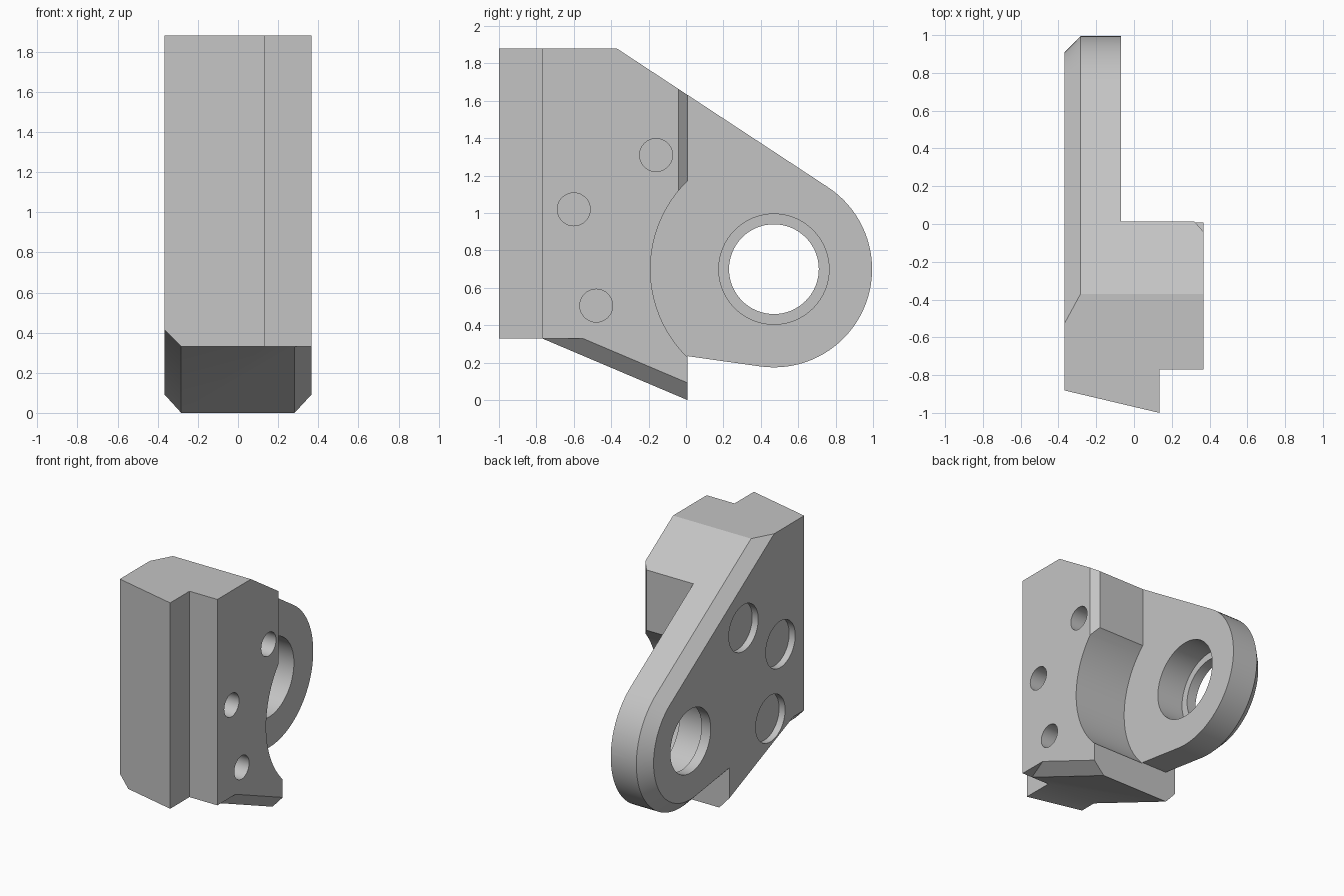
import bpy, bmesh, math
from math import cos, sin, radians
from mathutils import Vector, geometry

cube = bpy.data.objects.get("Cube")
if cube:
    bpy.data.objects.remove(cube, do_unlink=True)

grey = bpy.data.materials.new("light grey")
grey.use_nodes = True
grey.diffuse_color = (0.55, 0.55, 0.55, 1)
grey.node_tree.nodes["Principled BSDF"].inputs["Base Color"].default_value = (0.55, 0.55, 0.55, 1)


def loft(name, sections):
    """Solid through matching rings of 3D points."""
    bm = bmesh.new()
    rings = [[bm.verts.new(p) for p in ring] for ring in sections]
    n = len(rings[0])
    for a, b in zip(rings, rings[1:]):
        for i in range(n):
            j = (i + 1) % n
            bm.faces.new((a[i], a[j], b[j], b[i]))
    bm.faces.new(rings[0])
    bm.faces.new(rings[-1])
    bmesh.ops.recalc_face_normals(bm, faces=bm.faces)
    mesh = bpy.data.meshes.new(name)
    bm.to_mesh(mesh)
    bm.free()
    mesh.materials.append(grey)
    obj = bpy.data.objects.new(name, mesh)
    bpy.context.collection.objects.link(obj)
    return obj


def at_x(points, x):
    return [(x, y, z) for y, z in points]


def inset(points, distances):
    """Move each edge of a counter-clockwise outline inward by its own distance."""
    lines = []
    for i, d in enumerate(distances):
        a, b = Vector(points[i]), Vector(points[(i + 1) % len(points)])
        t = (b - a).normalized()
        shift = Vector((-t.y, t.x)) * d
        lines.append((a + shift, b + shift))
    return [geometry.intersect_line_line(*[p.to_3d() for p in lines[i - 1] + lines[i]])[0].to_2d()
            for i in range(len(lines))]


def cut(cutter):
    mod = bracket.modifiers.new("cut", "BOOLEAN")
    mod.operation = "DIFFERENCE"
    mod.solver = "EXACT"
    mod.object = cutter
    bpy.context.view_layer.objects.active = bracket
    bpy.ops.object.modifier_apply(modifier=mod.name)
    bpy.data.objects.remove(cutter, do_unlink=True)


def cut_disc(centre, radius, x0, x1, n=64):
    ring = [(centre[0] + radius * cos(2 * math.pi * i / n),
             centre[1] + radius * sin(2 * math.pi * i / n)) for i in range(n)]
    cut(loft("round_cutter", [at_x(ring, x0), at_x(ring, x1)]))


def cut_plan(points, z0=-1, z1=3):
    cut(loft("plan_cutter", [[(x, y, z) for x, y in points] for z in (z0, z1)]))


# Side outline: sloped base, notch, round ear, sloped top
hub, ear_radius, bevel = (0.47, 0.70), 0.525, 0.085
steps = 40
arc = [radians(-97.9 + 154.6 * i / steps) for i in range(steps + 1)]
ear = [(hub[0] + ear_radius * cos(a), hub[1] + ear_radius * sin(a)) for a in arc]
outline = [(-1.05, 0.33), (-0.77, 0.33), (0.008, 0), (0.008, 0.235)] + ear + [(-0.37, 1.88), (-1.05, 1.88)]

# Bevel the ear side all round, and only the sloped base on the other side
ear_side = [bevel, bevel, 0] + [bevel] * (steps + 2) + [0, 0]
block_side = [0, bevel] + [0] * (len(outline) - 2)
bracket = loft("bracket", [
    at_x(inset(outline, ear_side), -0.367), at_x(outline, -0.283),
    at_x(outline, 0.282), at_x(inset(outline, block_side), 0.367)])

# Slanted front and stepped front corner
cut_plan([(-0.5, -1.2), (0.135, -1.2), (0.135, -1), (-0.5, -0.85)])
cut_plan([(0.135, -1.2), (0.5, -1.2), (0.5, -0.77), (0.135, -0.77)])

# Space beside the ear, with round clearance and a bevelled block corner
cut_plan([(-0.07, 0.012), (0.5, 0.012), (0.5, 1.2), (-0.07, 1.2)])
cut_plan([(0.318, 0.015), (0.417, -0.095), (0.417, 0.015)], z0=0.7)
cut_disc(hub, 0.66, -0.07, 0.5, 128)

# Ear hole with a seat and a thin lip
cut_disc(hub, 0.24, -0.5, 0.1)
cut_disc(hub, 0.295, -0.29, 0.1)

# Screw holes on the block side, wide shallow pockets on the ear side
for centre in [(-0.16, 1.31), (-0.60, 1.02), (-0.48, 0.505)]:
    cut_disc(centre, 0.088, 0.05, 0.5, 40)
    cut_disc(centre, 0.175, -0.5, -0.317, 48)

bpy.ops.object.select_all(action="DESELECT")
bracket.select_set(True)
bpy.context.view_layer.objects.active = bracket
bpy.ops.object.shade_smooth_by_angle(angle=radians(25))
